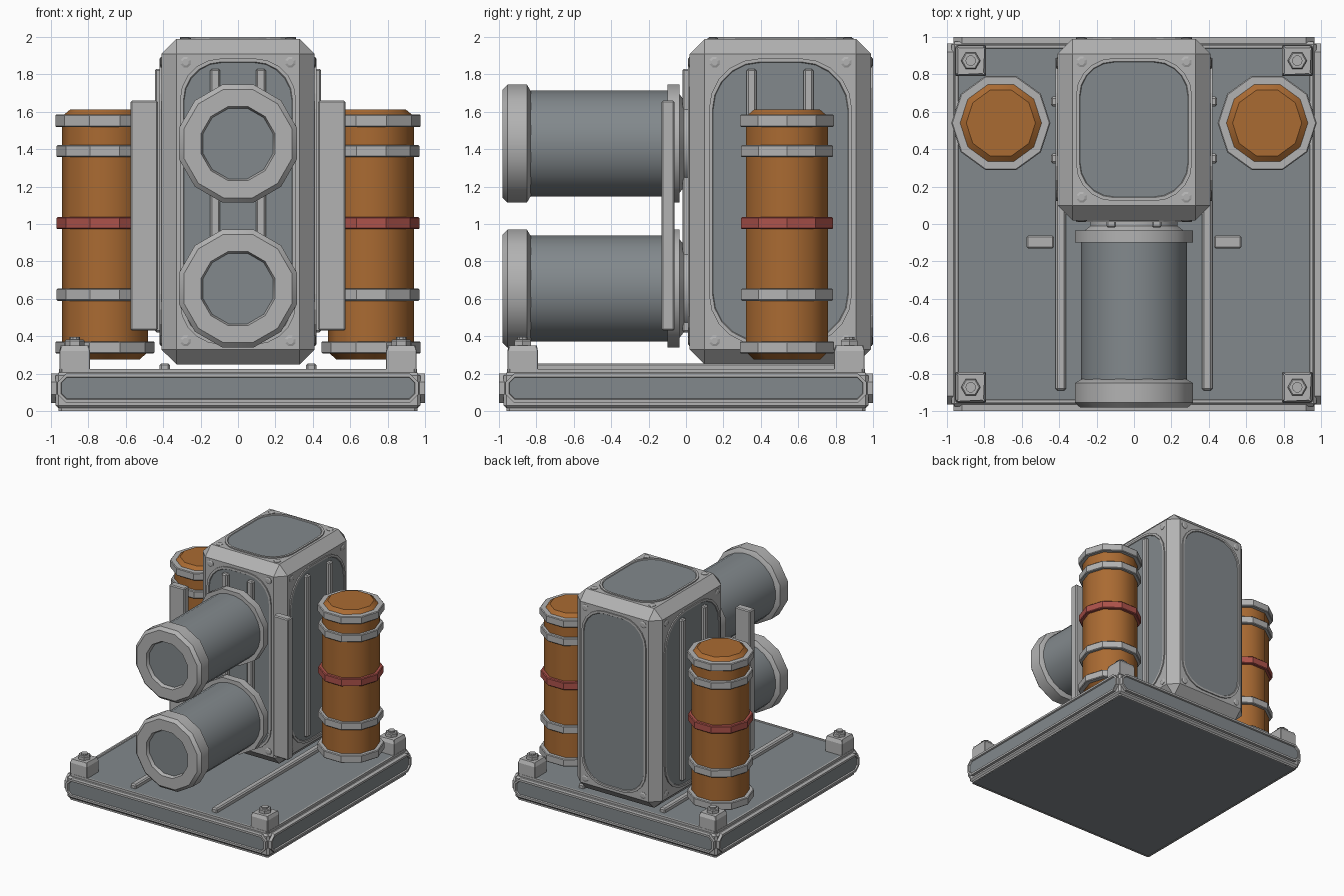
import bpy, bmesh, math
from mathutils import Vector, Matrix

if "Cube" in bpy.data.objects:
    bpy.data.objects.remove(bpy.data.objects["Cube"])


def material(name, rgb):
    m = bpy.data.materials.new(name)
    m.diffuse_color = (*rgb, 1)
    m.use_nodes = True
    m.node_tree.nodes["Principled BSDF"].inputs["Base Color"].default_value = m.diffuse_color
    return m


LIGHT = material("light grey metal", (0.45, 0.45, 0.45))
DARK = material("dark grey panel", (0.225, 0.25, 0.265))
ORANGE = material("orange paint", (0.40, 0.145, 0.032))
RED = material("red band", (0.42, 0.085, 0.07))


def finish(name, bm, mats, smooth=False):
    bmesh.ops.recalc_face_normals(bm, faces=bm.faces)
    me = bpy.data.meshes.new(name)
    bm.to_mesh(me)
    bm.free()
    for m in mats:
        me.materials.append(m)
    ob = bpy.data.objects.new(name, me)
    bpy.context.collection.objects.link(ob)
    if smooth:
        bpy.ops.object.select_all(action='DESELECT')
        ob.select_set(True)
        bpy.context.view_layer.objects.active = ob
        bpy.ops.object.shade_smooth_by_angle(angle=math.radians(40))
    return ob


def frame(origin, normal):
    """Matrix whose local z is the normal and whose local y points up."""
    z = Vector(normal)
    y = Vector((0, 1, 0)) if abs(z.z) > 0.5 else Vector((0, 0, 1))
    m = Matrix((y.cross(z), y, z)).transposed().to_4x4()
    m.translation = Vector(origin)
    return m


def loft(name, shape, profile, origin, normal, mats=(LIGHT,), smooth=False):
    """Skin outlines shape(size) through (size, height) steps; last cap takes the last material."""
    bm = bmesh.new()
    mat = frame(origin, normal)
    loops = [[bm.verts.new(mat @ Vector((x, y, h))) for x, y in shape(s)] for s, h in profile]
    n = len(loops[0])
    for a, b in zip(loops, loops[1:]):
        for i in range(n):
            bm.faces.new((a[i], a[(i + 1) % n], b[(i + 1) % n], b[i]))
    bm.faces.new(loops[0][::-1])
    bm.faces.new(loops[-1]).material_index = len(mats) - 1
    return finish(name, bm, mats, smooth)


def ngon(n, turn=0.0):
    return lambda r: [(r * math.cos(2 * math.pi * (i + turn) / n),
                       r * math.sin(2 * math.pi * (i + turn) / n)) for i in range(n)]


def rounded(hw, hh, rad, steps):
    """Rounded rectangle outline, shrunk by the inset size."""
    def shape(inset):
        r = rad - inset * 0.8
        pts = []
        for q, (sx, sy) in enumerate(((1, 1), (-1, 1), (-1, -1), (1, -1))):
            for i in range(steps + 1):
                a = math.pi / 2 * (q + i / steps)
                pts.append((sx * (hw - inset - r) + r * math.cos(a),
                            sy * (hh - inset - r) + r * math.sin(a)))
        return pts
    return shape


def panel(name, origin, normal, hw, hh, rad, steps, rise=0.01, rim=0.018, sink=0.006):
    loft(name, rounded(hw, hh, rad, steps),
         [(0, -0.02), (0, rise), (rim, rise), (rim + 0.004, rise - sink)],
         origin, normal, (LIGHT, DARK))


def box(name, lo, hi, mat=LIGHT, bevel=0.0):
    lo, hi = Vector(lo), Vector(hi)
    bm = bmesh.new()
    bmesh.ops.create_cube(bm, size=1)
    for v in bm.verts:
        v.co = (lo + hi) / 2 + Vector(c * d for c, d in zip(v.co, hi - lo))
    if bevel:
        bmesh.ops.bevel(bm, geom=bm.edges[:], offset=bevel, segments=1, affect='EDGES')
    return finish(name, bm, (mat,))


UP = (0, 0, 1)
SIDES = [(0, -1, 0), (1, 0, 0), (0, 1, 0), (-1, 0, 0)]

# Base slab with recessed panels on each face
box("base_slab", (-0.975, -0.975, 0.015), (0.975, 0.975, 0.205), bevel=0.015)
panel("base_top", (0, 0, 0.2), UP, 0.957, 0.957, 0.015, 1, 0.025, 0.015, 0.005)
panel("base_underside", (0, 0, 0.02), (0, 0, -1), 0.96, 0.96, 0.015, 1, 0.02, 0.01, 0.003)
for d in SIDES:
    panel("base_side_panel", Vector(d) * 0.975 + Vector((0, 0, 0.122)), d,
          0.965, 0.078, 0.045, 1, 0.025, 0.018, 0.012)

# Corner anchor blocks with hex bolts
for sx in (-1, 1):
    for sy in (-1, 1):
        p = (sx * 0.873, sy * 0.873, 0.21)
        loft("anchor_block", rounded(0.082, 0.082, 0.004, 1),
             [(0, 0), (0, 0.11), (0.014, 0.14)], p, UP)
        loft("anchor_bolt", ngon(6), [(0.052, 0.13), (0.052, 0.165), (0.045, 0.172)], p, UP)
        loft("bolt_tip", ngon(10), [(0.028, 0.16), (0.028, 0.185)], p, UP)

# Floor rails
for s in (-1, 1):
    box("floor_rail", (s * 0.392 - 0.028, -0.89, 0.2), (s * 0.392 + 0.028, 0.89, 0.255), bevel=0.01)

# Chamfered housing
box("housing", (-0.41, 0.02, 0.25), (0.41, 0.99, 1.99), bevel=0.08)
CY, CZ = 0.505, 1.12
faces = [((0, 0.02, CZ), SIDES[0], 0.31, 0.765, 0.22), ((0, 0.99, CZ), SIDES[2], 0.31, 0.765, 0.22),
         ((0.41, CY, CZ), SIDES[1], 0.382, 0.765, 0.27), ((-0.41, CY, CZ), SIDES[3], 0.382, 0.765, 0.27),
         ((0, CY, 1.99), UP, 0.31, 0.382, 0.2)]
for origin, normal, hw, hh, rad in faces:
    panel("housing_panel", origin, normal, hw, hh, rad, 5)
    # Corner rivets
    m = frame(origin, normal)
    for sx in (-1, 1):
        for sy in (-1, 1):
            loft("rivet", ngon(8, 0.5), [(0.03, -0.01), (0.03, 0.003), (0.018, 0.008)],
                 m @ Vector((sx * (hw - 0.03), sy * (hh - 0.02), 0)), normal)

# Vertical ribs on the front and both flanks
for s in (-1, 1):
    box("front_rib", (s * 0.122 - 0.027, -0.02, 0.42), (s * 0.122 + 0.027, 0.03, 1.83), bevel=0.01)
    for y in (0.35, 0.655):
        box("flank_rib", (s * 0.42 - 0.025, y - 0.027, 0.42),
            (s * 0.42 + 0.025, y + 0.027, 1.83), bevel=0.01)
    # Upright guard plates
    box("guard_plate", (s * 0.502 - 0.073, -0.13, 0.43), (s * 0.502 + 0.073, -0.062, 1.66), bevel=0.008)

# Front cylinders with collars
FRONT = (0, -1, 0)
for z in (1.43, 0.655):
    p = (0, 0, z)
    loft("cylinder_neck", ngon(12, 0.5), [(0.24, -0.03), (0.24, 0.01), (0.28, 0.04)], p, FRONT, smooth=True)
    loft("cylinder_flange", ngon(12, 0.5), [(0.326, 0.035), (0.326, 0.1)], p, FRONT, smooth=True)
    loft("cylinder_body", ngon(24, 0.5), [(0.285, 0.05), (0.285, 0.88)], p, FRONT, (DARK,), True)
    loft("cylinder_collar", ngon(12, 0.5),
         [(0.29, 0.83), (0.326, 0.85), (0.326, 0.955), (0.30, 0.98), (0.205, 0.98), (0.195, 0.95)],
         p, FRONT, (LIGHT, DARK), True)

# Side tanks with bands
for s in (-1, 1):
    p = (s * 0.712, 0.54, 0)
    loft("tank", ngon(10), [(0.185, 0.275), (0.23, 0.315), (0.23, 1.575), (0.185, 1.612)],
         p, UP, (ORANGE,), True)
    for z, r, mat in ((0.34, 0.265, LIGHT), (0.622, 0.258, LIGHT), (1.005, 0.258, RED),
                      (1.39, 0.258, LIGHT), (1.552, 0.265, LIGHT)):
        name = "red_band" if mat is RED else "tank_band"
        loft(name, ngon(10), [(r - 0.006, z - 0.033), (r, z - 0.027), (r, z + 0.027), (r - 0.006, z + 0.033)],
             p, UP, (mat,))
